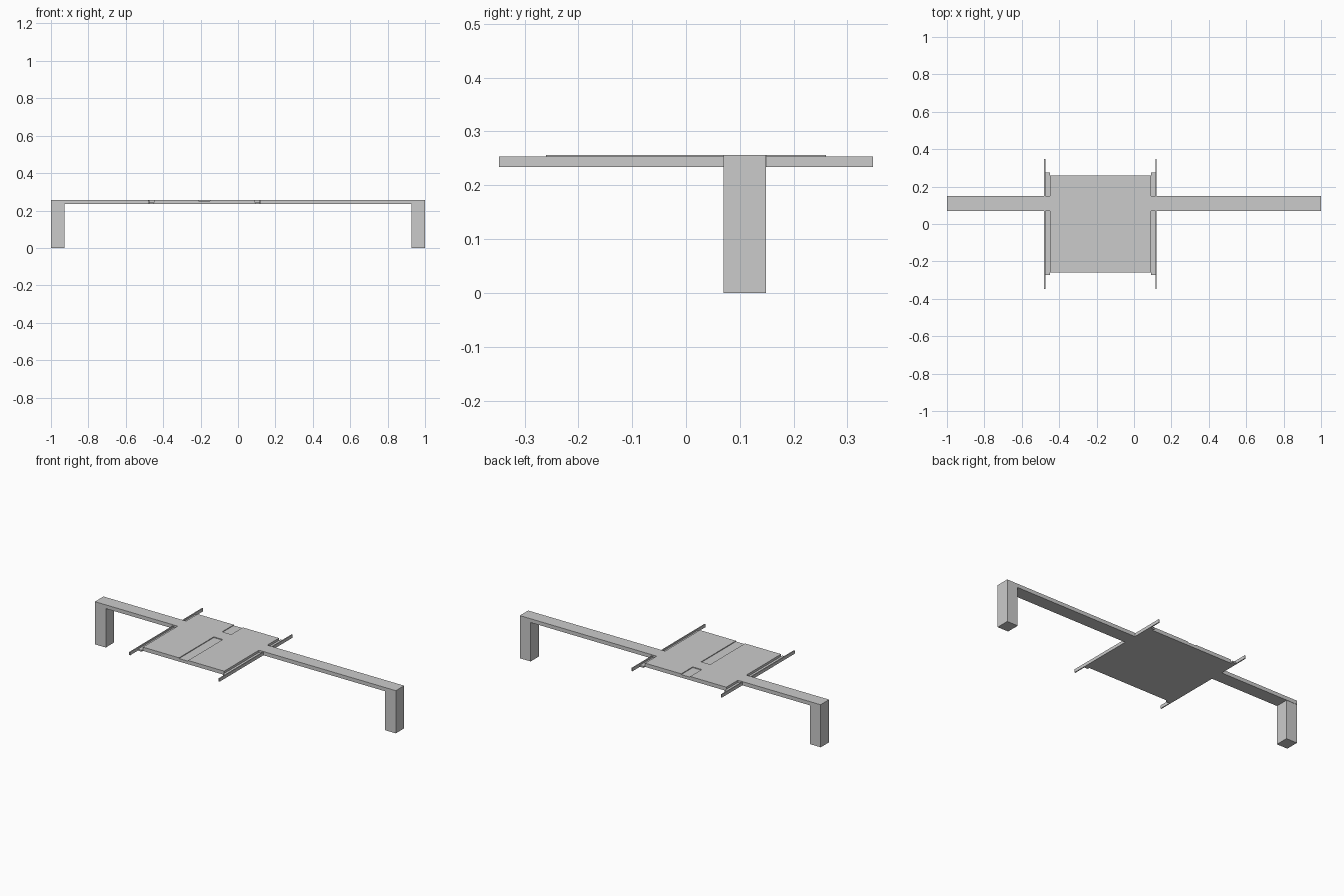
import bpy, bmesh

if "Cube" in bpy.data.objects:
    bpy.data.objects.remove(bpy.data.objects["Cube"])

Z0, Z_FLOOR, Z_SLOT, Z_RAIL, Z_TOP = 0.234, 0.243, 0.252, 0.253, 0.2565
Y_FRONT, Y_BACK = 0.07, 0.15      # the beam lies between these


def extrude(name, points, offset):
    """Make a solid by extruding a closed outline along an offset vector."""
    bm = bmesh.new()
    face = bm.faces.new([bm.verts.new(p) for p in points])
    out = bmesh.ops.extrude_face_region(bm, geom=[face])
    verts = [g for g in out["geom"] if isinstance(g, bmesh.types.BMVert)]
    bmesh.ops.translate(bm, verts=verts, vec=offset)
    bmesh.ops.recalc_face_normals(bm, faces=bm.faces)
    mesh = bpy.data.meshes.new(name)
    bm.to_mesh(mesh)
    bm.free()
    obj = bpy.data.objects.new(name, mesh)
    bpy.context.collection.objects.link(obj)
    return obj


def box(name, x, y, z):
    pts = [(x[0], y[0], z[0]), (x[1], y[0], z[0]), (x[1], y[1], z[0]), (x[0], y[1], z[0])]
    return extrude(name, pts, (0, 0, z[1] - z[0]))


# Long beam, its back edge very slightly tapered
extrude("beam", [(-1, Y_FRONT, Z0), (1, Y_FRONT, Z0), (1, 0.149, Z0), (-1, 0.151, Z0)],
        (0, 0, Z_TOP - Z0))

# End legs
box("left_leg", (-1, -0.928), (Y_FRONT, 0.149), (0, Z0))
box("right_leg", (0.928, 1), (Y_FRONT, 0.149), (0, Z0))

# Centre plate on both sides of the beam, with a shallow middle slot
section = [(-0.45, Z0), (0.09, Z0), (0.09, Z_TOP), (-0.15, Z_TOP), (-0.15, Z_SLOT),
           (-0.21, Z_SLOT), (-0.21, Z_TOP), (-0.45, Z_TOP)]
for side, y0, y1 in (("front", -0.26, Y_FRONT), ("back", Y_BACK, 0.26)):
    extrude(f"{side}_plate", [(x, y0, z) for x, z in section], (0, y1 - y0, 0))

# Side channels with thin upright rails running past the plate
for side, edge, inward in (("left", -0.48, 1), ("right", 0.12, -1)):
    lip = edge + inward * 0.006
    inner = edge + inward * 0.03
    for end, y_beam, y_floor, y_rail in (("front", Y_FRONT, -0.273, -0.347),
                                         ("back", Y_BACK, 0.275, 0.347)):
        box(f"{side}_{end}_channel_floor", (lip, inner), (y_beam, y_floor), (Z0, Z_FLOOR))
        box(f"{side}_{end}_rail", (edge, lip), (y_beam, y_rail), (Z0, Z_RAIL))
